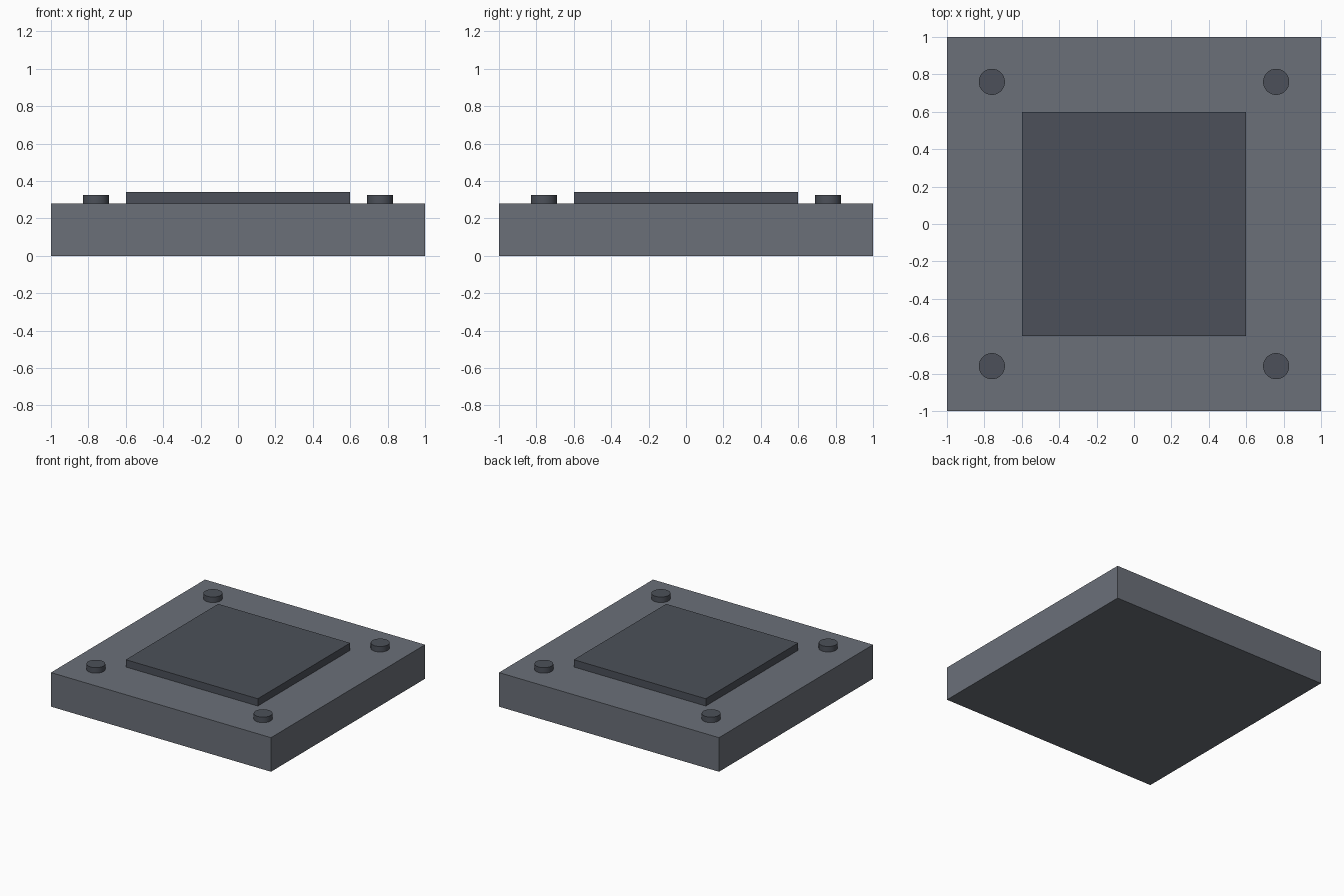
import bpy, math

if "Cube" in bpy.data.objects:
    bpy.data.objects.remove(bpy.data.objects["Cube"])


def material(name, color):
    m = bpy.data.materials.new(name)
    m.diffuse_color = (*color, 1.0)
    m.use_nodes = True
    m.node_tree.nodes["Principled BSDF"].inputs["Base Color"].default_value = m.diffuse_color
    return m


light_grey = material("light_slate_grey", (0.147, 0.162, 0.191))
dark_grey = material("dark_slate_grey", (0.072, 0.081, 0.100))

BASE_TOP = 0.28


def slab(name, side, z0, z1, mat):
    bpy.ops.mesh.primitive_cube_add(size=1, location=(0, 0, (z0 + z1) / 2))
    ob = bpy.context.object
    ob.name = name
    ob.scale = (side, side, z1 - z0)
    bpy.ops.object.transform_apply(location=False, rotation=False, scale=True)
    ob.data.materials.append(mat)


# Square base and raised centre panel
slab("base_plate", 2.0, 0.0, BASE_TOP, light_grey)
slab("centre_panel", 1.2, BASE_TOP, 0.34, dark_grey)

# Round bolt head in each corner
for x, side in ((-0.76, "left"), (0.76, "right")):
    for y, end in ((-0.76, "front"), (0.76, "back")):
        bpy.ops.mesh.primitive_cylinder_add(
            vertices=32, radius=0.07, depth=0.045,
            location=(x, y, BASE_TOP + 0.0225))
        bolt = bpy.context.object
        bolt.name = f"bolt_{end}_{side}"
        bolt.data.materials.append(dark_grey)
        bpy.ops.object.shade_smooth_by_angle(angle=math.radians(30))
